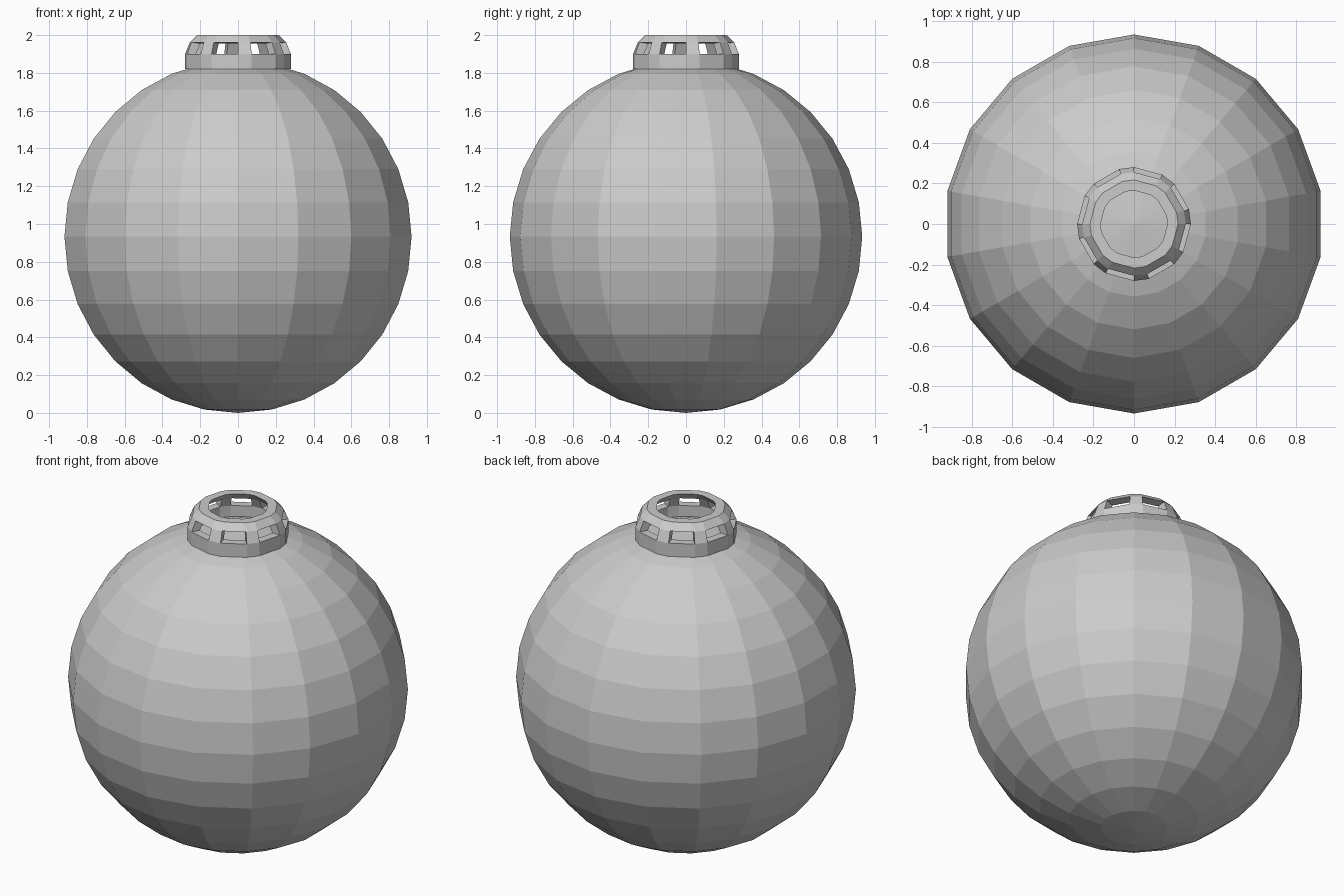
import bpy, bmesh
from math import cos, sin, radians

if "Cube" in bpy.data.objects:
    bpy.data.objects.remove(bpy.data.objects["Cube"])


def add_object(name, bm):
    bmesh.ops.recalc_face_normals(bm, faces=bm.faces)
    mesh = bpy.data.meshes.new(name)
    bm.to_mesh(mesh)
    bm.free()
    obj = bpy.data.objects.new(name, mesh)
    bpy.context.collection.objects.link(obj)
    return obj


# Round body: faceted sphere with vertices on the +y / -y axis
R = 0.933
bm = bmesh.new()
bmesh.ops.create_uvsphere(bm, u_segments=18, v_segments=16, radius=R)
bmesh.ops.translate(bm, verts=bm.verts, vec=(0, 0, R))
add_object("round_body", bm)

# Collar: thick-walled ring, profile runs up the outside and down the inside
PROFILE = [(0.28, 1.82), (0.28, 1.90), (0.255, 1.962), (0.217, 2.0),
           (0.165, 2.0), (0.205, 1.955), (0.23, 1.90), (0.23, 1.82)]
OUT_LOW, OUT_HIGH, IN_HIGH, IN_LOW = 1, 2, 5, 6

# Eight narrow posts (15 degrees) alternating with wide windows (30 degrees)
angles = [radians(45 * k + d) for k in range(8) for d in (0, 15)]

bm = bmesh.new()
cols = [[bm.verts.new((r * cos(a), r * sin(a), z)) for r, z in PROFILE]
        for a in angles]
n = len(PROFILE)
for c, a in enumerate(cols):
    b = cols[(c + 1) % len(cols)]
    window = c % 2 == 1
    for i in range(n):
        j = (i + 1) % n
        if window and i in (OUT_LOW, IN_HIGH):
            continue
        bm.faces.new((a[i], b[i], b[j], a[j]))
    if window:
        # Sill and head of the window
        for o, i in ((OUT_LOW, IN_LOW), (OUT_HIGH, IN_HIGH)):
            bm.faces.new((a[o], b[o], b[i], a[i]))
    # Side of the post
    bm.faces.new([a[i] for i in (OUT_LOW, OUT_HIGH, IN_HIGH, IN_LOW)])
add_object("vented_collar", bm)
